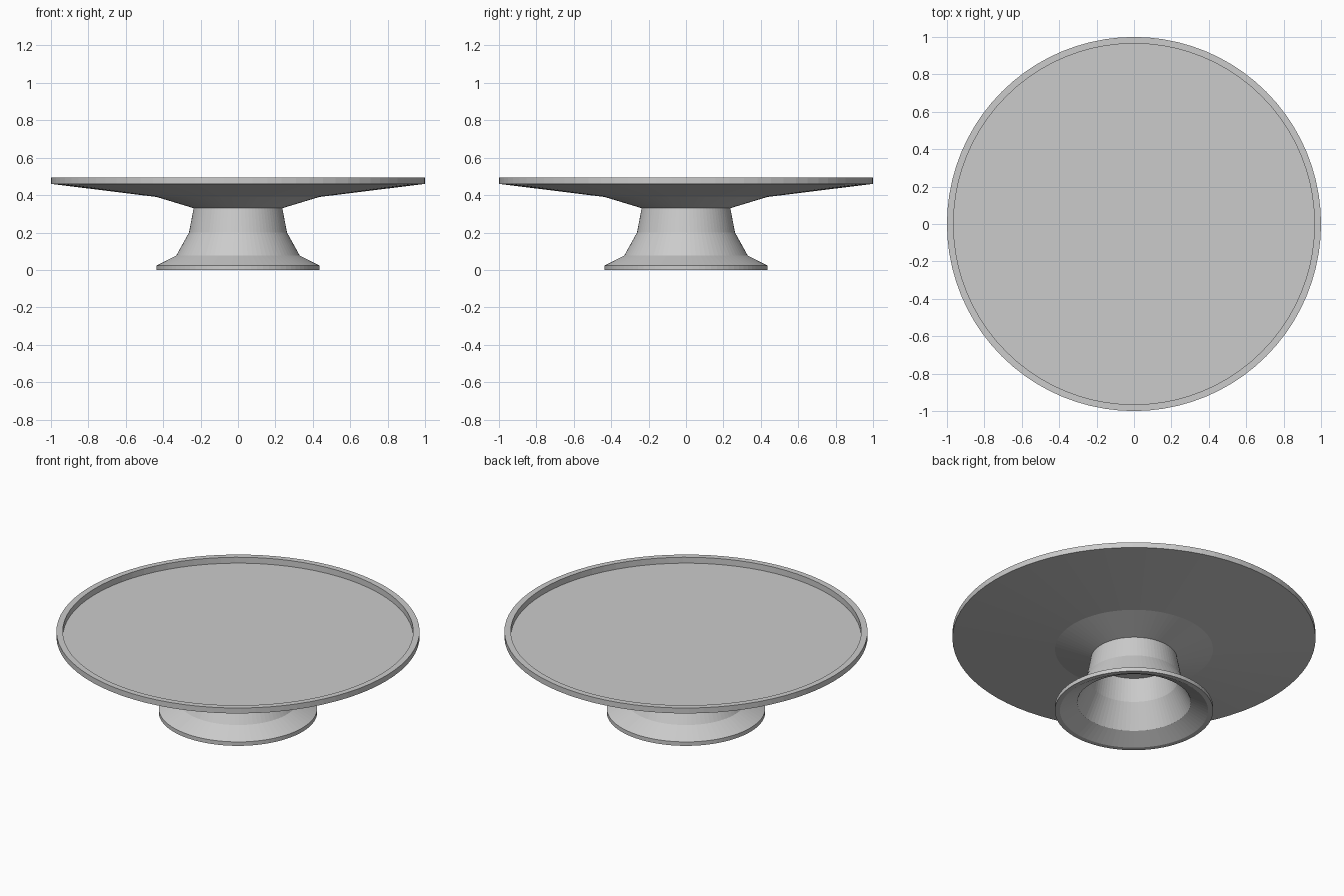
import bpy, bmesh, math

if "Cube" in bpy.data.objects:
    bpy.data.objects.remove(bpy.data.objects["Cube"])

SIDES = 80


def lathe(name, profile, closed):
    """Spin an (r, z) profile around the z axis into a faceted solid."""
    bm = bmesh.new()
    verts = [bm.verts.new((r, 0, z)) for r, z in profile]
    edges = [bm.edges.new(pair) for pair in zip(verts, verts[1:])]
    if closed:
        edges.append(bm.edges.new((verts[-1], verts[0])))
    bmesh.ops.spin(bm, geom=verts + edges, cent=(0, 0, 0), axis=(0, 0, 1),
                   angle=math.tau, steps=SIDES)
    bmesh.ops.remove_doubles(bm, verts=bm.verts, dist=0.0005)
    bmesh.ops.recalc_face_normals(bm, faces=bm.faces)
    mesh = bpy.data.meshes.new(name)
    bm.to_mesh(mesh)
    bm.free()
    obj = bpy.data.objects.new(name, mesh)
    bpy.context.collection.objects.link(obj)
    return obj


# Shallow plate with raised rim and tapered underside
lathe("plate", [(0, 0.457), (0.965, 0.457), (0.965, 0.493), (1.0, 0.493),
                (1.0, 0.46), (0.435, 0.39), (0.237, 0.33), (0, 0.33)], False)

# Hollow flared pedestal: outer wall up, inner wall down
lathe("pedestal", [(0.408, 0), (0.436, 0), (0.436, 0.024), (0.33, 0.077),
                   (0.262, 0.2), (0.237, 0.33),
                   (0.217, 0.33), (0.242, 0.195), (0.313, 0.052)], True)
